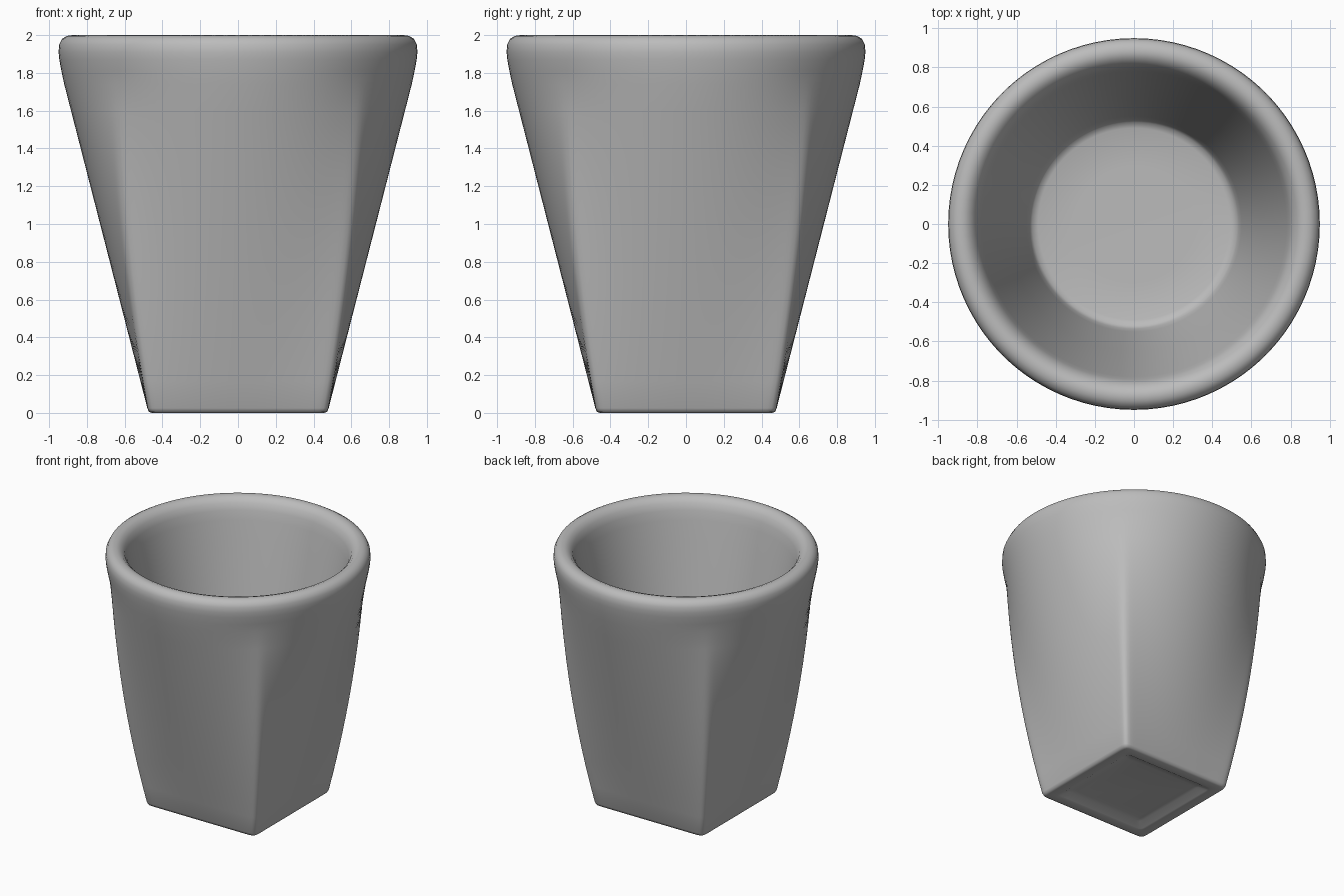
import bpy, bmesh, math

cube = bpy.data.objects.get("Cube")
if cube:
    bpy.data.objects.remove(cube)

SIDES = 128
SQUARE_POWER = 30


def ring(bm, half, z, roundness):
    """Loop of vertices blended from a softened square (0) to a circle (1)."""
    verts = []
    for i in range(SIDES):
        a = math.tau * i / SIDES
        a += 0.12 * math.sin(4 * a)  # gather points near the corners
        c, s = math.cos(a), math.sin(a)
        square = (abs(c) ** SQUARE_POWER + abs(s) ** SQUARE_POWER) ** (-1 / SQUARE_POWER)
        r = half * (square * (1 - roundness) + roundness)
        verts.append(bm.verts.new((r * c, r * s, z)))
    return verts


# Sections as (half width, height, roundness)
underside = [(0.30, 0.035, 0), (0.34, 0.03, 0), (0.385, 0.004, 0), (0.40, 0, 0),
             (0.455, 0, 0), (0.472, 0.006, 0), (0.48, 0.025, 0)]
wall = [(0.48 + 0.44 * t, 0.025 + 1.715 * t, t) for t in (k / 12 for k in range(1, 13))]
rim = [(0.935, 1.81, 1), (0.946, 1.87, 1), (0.95, 1.91, 1), (0.947, 1.95, 1),
       (0.932, 1.98, 1), (0.905, 1.996, 1), (0.875, 2.0, 1), (0.845, 1.99, 1),
       (0.815, 1.96, 1), (0.795, 1.91, 1), (0.78, 1.84, 1)]
inside = [(0.75, 1.7, 1), (0.65, 1.2, 1), (0.55, 0.7, 1), (0.535, 0.635, 1),
          (0.52, 0.61, 1), (0.49, 0.6, 1), (0.3, 0.595, 1)]

# Cup body lofted through all the sections
bm = bmesh.new()
rings = [ring(bm, *section) for section in underside + wall + rim + inside]
for low, high in zip(rings, rings[1:]):
    for i in range(SIDES):
        j = (i + 1) % SIDES
        bm.faces.new((low[i], low[j], high[j], high[i]))
bm.faces.new(list(reversed(rings[0])))
bm.faces.new(rings[-1])
bmesh.ops.recalc_face_normals(bm, faces=bm.faces)
mesh = bpy.data.meshes.new("cup_body")
bm.to_mesh(mesh)
bm.free()
cup = bpy.data.objects.new("cup_body", mesh)
bpy.context.collection.objects.link(cup)

# Plain grey material
colour = (0.5, 0.5, 0.5, 1)
grey = bpy.data.materials.new("plain_grey")
grey.use_nodes = True
grey.diffuse_color = colour
grey.node_tree.nodes["Principled BSDF"].inputs["Base Color"].default_value = colour
mesh.materials.append(grey)

# Smooth shading
bpy.context.view_layer.objects.active = cup
cup.select_set(True)
bpy.ops.object.shade_smooth_by_angle(angle=math.radians(50))
